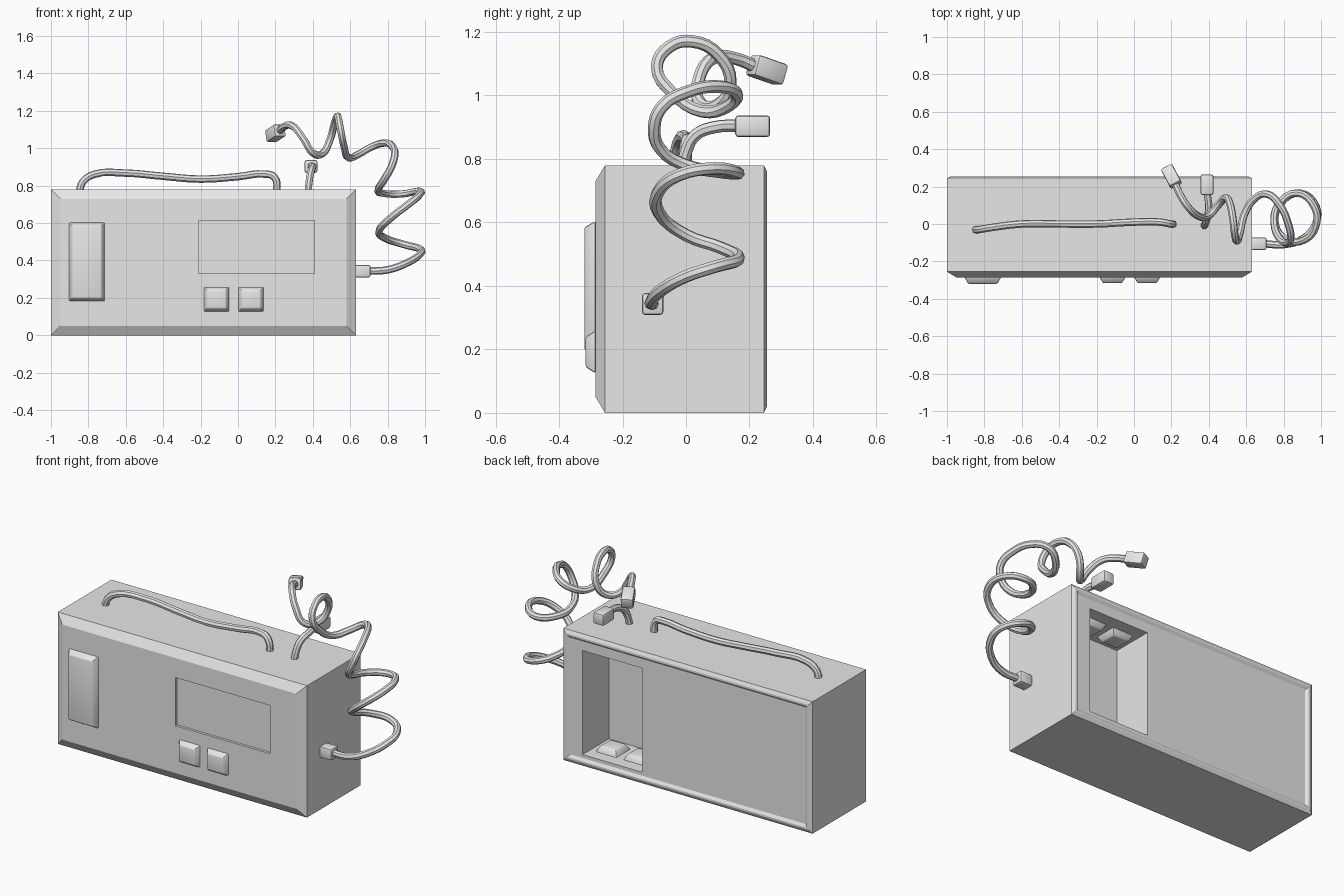
import bpy
import bmesh
from math import pi
from mathutils import Matrix, Vector

default_cube = bpy.data.objects.get("Cube")
if default_cube:
    bpy.data.objects.remove(default_cube, do_unlink=True)

# One plain grey for the whole model
grey = bpy.data.materials.new("plain grey")
grey.use_nodes = True
tone = (0.8, 0.8, 0.8, 1)
grey.diffuse_color = tone
for node in grey.node_tree.nodes:
    if node.type == 'BSDF_PRINCIPLED':
        node.inputs["Base Color"].default_value = tone


def activate(obj):
    bpy.ops.object.select_all(action='DESELECT')
    obj.select_set(True)
    bpy.context.view_layer.objects.active = obj


def add_object(name, bm):
    bmesh.ops.recalc_face_normals(bm, faces=bm.faces)
    mesh = bpy.data.meshes.new(name)
    bm.to_mesh(mesh)
    bm.free()
    mesh.materials.append(grey)
    obj = bpy.data.objects.new(name, mesh)
    bpy.context.collection.objects.link(obj)
    return obj


def box(name, low, high):
    low, high = Vector(low), Vector(high)
    bm = bmesh.new()
    bmesh.ops.create_cube(bm, size=1)
    bmesh.ops.scale(bm, vec=high - low, verts=bm.verts)
    bmesh.ops.translate(bm, vec=(low + high) / 2, verts=bm.verts)
    return add_object(name, bm)


def bevel(obj, width, segments=2):
    mod = obj.modifiers.new("soft edges", 'BEVEL')
    mod.width = width
    mod.segments = segments
    activate(obj)
    bpy.ops.object.modifier_apply(modifier=mod.name)
    bpy.ops.object.shade_smooth_by_angle()


def raised_pad(name, place, width, length, height, turn, taper=0.02):
    """Tapered slab standing on its base, turned about the x axis."""
    bm = bmesh.new()
    bmesh.ops.create_cube(bm, size=1)
    for v in bm.verts:
        shrink = taper if v.co.z > 0 else 0
        v.co.x *= width - 2 * shrink
        v.co.y *= length - 2 * shrink
        v.co.z = (v.co.z + 0.5) * height
    bm.transform(Matrix.Translation(place) @ Matrix.Rotation(turn, 4, 'X'))
    obj = add_object(name, bm)
    bevel(obj, 0.006)
    return obj


def cable(name, points, radius=0.02):
    data = bpy.data.curves.new(name, 'CURVE')
    data.dimensions = '3D'
    data.resolution_u = 4
    data.bevel_depth = radius
    data.bevel_resolution = 2
    data.use_fill_caps = True
    spline = data.splines.new('BEZIER')
    spline.bezier_points.add(len(points) - 1)
    for knot, point in zip(spline.bezier_points, points):
        knot.co = point
        knot.handle_left_type = knot.handle_right_type = 'AUTO'
    data.materials.append(grey)
    obj = bpy.data.objects.new(name, data)
    bpy.context.collection.objects.link(obj)
    activate(obj)
    bpy.ops.object.convert(target='MESH')
    bpy.ops.object.shade_smooth_by_angle()


def plug(name, centre, direction, length, width=0.068):
    bm = bmesh.new()
    bmesh.ops.create_cube(bm, size=1)
    bmesh.ops.scale(bm, vec=(width, width, length), verts=bm.verts)
    turn = Vector(direction).to_track_quat('Z', 'Y').to_matrix().to_4x4()
    bm.transform(Matrix.Translation(centre) @ turn)
    bevel(add_object(name, bm), 0.01)


# Case: rectangular rings from the back panel to the bevelled front
left, right, top = 0.63, -1, 0.78
rings = [(0.045, 0.245), (0.03, 0.255), (0.02, 0.255), (0, 0.245),
         (0, -0.255), (0.05, -0.285)]
bm = bmesh.new()
loops = []
for inset, y in rings:
    x0, x1, z0, z1 = right + inset, left - inset, inset, top - inset
    corners = [(x0, z0), (x1, z0), (x1, z1), (x0, z1)]
    loops.append([bm.verts.new((x, y, z)) for x, z in corners])
for a, b in zip(loops, loops[1:]):
    for i in range(4):
        j = (i + 1) % 4
        bm.faces.new((a[i], a[j], b[j], b[i]))
bm.faces.new(loops[0])
bm.faces.new(loops[-1])
case = add_object("case", bm)

# Shallow display recess in front, deep open compartment at the back
cutters = [box("display_cutter", (-0.21, -0.35, 0.33), (0.41, -0.27, 0.615)),
           box("compartment_cutter", (0.115, 0, 0.065), (0.505, 0.4, 0.68))]
for cutter in cutters:
    cutter.hide_render = True
    mod = case.modifiers.new("cut", 'BOOLEAN')
    mod.operation = 'DIFFERENCE'
    mod.solver = 'EXACT'
    mod.object = cutter
    activate(case)
    bpy.ops.object.modifier_apply(modifier=mod.name)
    bpy.data.objects.remove(cutter, do_unlink=True)

# Front panel pieces
raised_pad("speaker_plate", (-0.808, -0.285, 0.392), 0.195, 0.425, 0.035, pi / 2)
for side, x in (("right", -0.115), ("left", 0.07)):
    raised_pad(side + "_button", (x, -0.285, 0.192), 0.14, 0.135, 0.031, pi / 2)

# Contact pads on the compartment floor and ceiling
for side, x in (("left", 0.4), ("right", 0.22)):
    raised_pad(side + "_floor_contact", (x, 0.11, 0.065), 0.14, 0.135, 0.035, 0)
    raised_pad(side + "_ceiling_contact", (x, 0.11, 0.68), 0.14, 0.135, 0.035, pi)

# Carrying handle
cable("handle", [
    (-0.85, -0.03, 0.76), (-0.83, -0.03, 0.82), (-0.77, -0.02, 0.86),
    (-0.6, 0, 0.867), (-0.4, 0, 0.85), (-0.2, 0, 0.835), (0, 0.01, 0.848),
    (0.14, 0.01, 0.862), (0.195, 0, 0.845), (0.21, 0, 0.76)])

# Short cable on top
cable("short_cable", [
    (0.375, -0.01, 0.76), (0.38, 0, 0.82), (0.39, 0.03, 0.875),
    (0.4, 0.09, 0.9), (0.39, 0.17, 0.905)])
plug("short_cable_plug", (0.39, 0.21, 0.903), (0, 1, 0), 0.11)

# Long coiled cable leaving the left side
cable("coiled_cable", [
    (0.69, -0.105, 0.343), (0.8, -0.11, 0.35), (0.9, -0.08, 0.385),
    (0.97, 0, 0.43), (0.975, 0.09, 0.46), (0.89, 0.165, 0.485),
    (0.785, 0.11, 0.52), (0.755, 0, 0.56), (0.82, -0.085, 0.63),
    (0.91, -0.085, 0.7), (0.97, -0.02, 0.75), (0.965, 0.09, 0.77),
    (0.87, 0.165, 0.755), (0.77, 0.1, 0.76), (0.75, 0, 0.78),
    (0.78, -0.08, 0.83), (0.82, -0.1, 0.9), (0.838, -0.075, 0.965),
    (0.825, 0, 1.01), (0.78, 0.1, 1.028), (0.71, 0.16, 1.005),
    (0.64, 0.13, 0.965), (0.59, 0.05, 0.95), (0.567, -0.045, 1.01),
    (0.55, -0.092, 1.09), (0.538, -0.05, 1.155), (0.53, 0.02, 1.17),
    (0.515, 0.1, 1.13), (0.49, 0.14, 1.04), (0.45, 0.1, 0.97),
    (0.4, 0.045, 0.975), (0.35, 0.04, 1.05), (0.29, 0.09, 1.12),
    (0.245, 0.16, 1.115), (0.22, 0.22, 1.09)])
plug("coiled_cable_base", (0.668, -0.105, 0.343), (1, 0, 0), 0.08)
plug("coiled_cable_plug", (0.2, 0.255, 1.08), (-0.45, 0.85, -0.3), 0.11)
